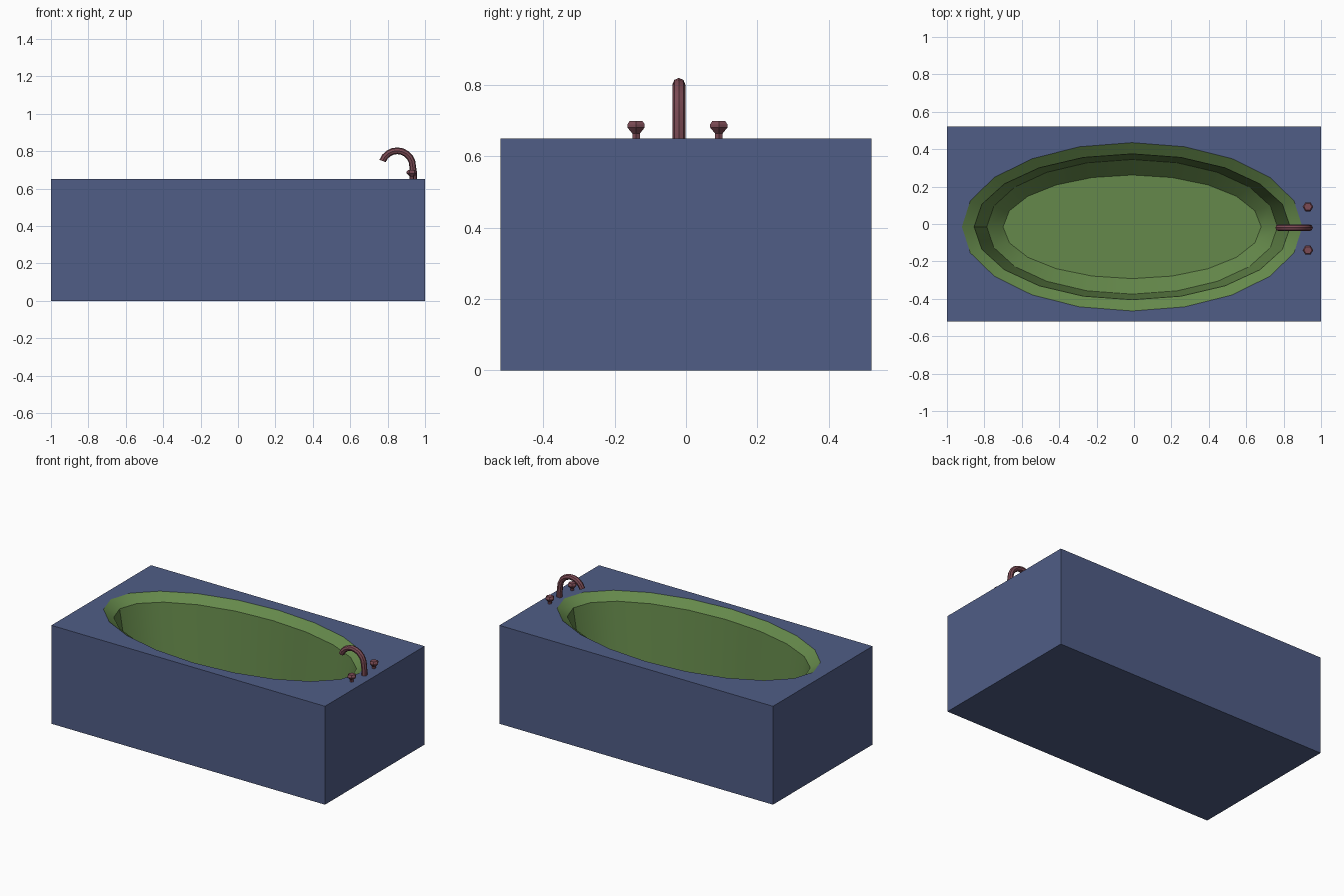
import bpy, bmesh
from math import sin, cos, pi, radians

if "Cube" in bpy.data.objects:
    bpy.data.objects.remove(bpy.data.objects["Cube"])

def material(name, color):
    m = bpy.data.materials.new(name)
    m.diffuse_color = (*color, 1)
    m.use_nodes = True
    m.node_tree.nodes["Principled BSDF"].inputs["Base Color"].default_value = m.diffuse_color
    return m

BLUE = material("surround_blue", (0.08, 0.11, 0.24))
GREEN = material("basin_green", (0.13, 0.25, 0.07))
RED = material("tap_red", (0.20, 0.07, 0.09))

def finish(name, bm, mat, angle=None):
    me = bpy.data.meshes.new(name)
    bm.to_mesh(me)
    bm.free()
    ob = bpy.data.objects.new(name, me)
    bpy.context.collection.objects.link(ob)
    me.materials.append(mat)
    if angle:
        bpy.ops.object.select_all(action='DESELECT')
        ob.select_set(True)
        bpy.context.view_layer.objects.active = ob
        bpy.ops.object.shade_smooth_by_angle(angle=radians(angle))
    return ob

def ring(bm, n, cx, cy, rx, ry, z):
    return [bm.verts.new((cx + rx * cos(2 * pi * i / n), cy + ry * sin(2 * pi * i / n), z))
            for i in range(n)]

def bridge(bm, a, b):
    n = len(a)
    for i in range(n):
        j = (i + 1) % n
        bm.faces.new((a[i], a[j], b[j], b[i]))

CX, CY, TOP, SIDES = -0.01, -0.015, 0.65, 20

# Boxed surround with an oval opening in its top
bm = bmesh.new()
corners = ((-1, -0.52), (1, -0.52), (1, 0.52), (-1, 0.52))
low = [bm.verts.new((x, y, 0)) for x, y in corners]
high = [bm.verts.new((x, y, TOP)) for x, y in corners]
bridge(bm, low, high)
bm.faces.new(low[::-1])
rim = ring(bm, SIDES, CX, CY, 0.91, 0.45, TOP)
loop = [bm.edges.new((rim[i], rim[(i + 1) % SIDES])) for i in range(SIDES)]
loop += [bm.edges.get((high[i], high[(i + 1) % 4])) for i in range(4)]
bmesh.ops.triangle_fill(bm, edges=loop, use_beauty=True, normal=(0, 0, 1))
bmesh.ops.recalc_face_normals(bm, faces=bm.faces)
for f in bm.faces:
    if all(abs(v.co.z - TOP) < 1e-5 for v in f.verts) and f.normal.z < 0:
        f.normal_flip()
finish("tub_surround", bm, BLUE)

# Oval basin: bevelled rim, steep wall, sloped foot, flat floor
bm = bmesh.new()
levels = [(0.91, 0.45, TOP), (0.845, 0.39, 0.605), (0.777, 0.36, 0.20), (0.69, 0.277, 0.11)]
rings = [ring(bm, SIDES, CX, CY, *lv) for lv in levels]
for a, b in zip(rings, rings[1:]):
    bridge(bm, b, a)
    # normals point into the basin
for f in bm.faces:
    f.normal_update()
    c = f.calc_center_median()
    if f.normal.x * (CX - c.x) + f.normal.y * (CY - c.y) < 0:
        f.normal_flip()
bm.faces.new(rings[-1])
finish("basin", bm, GREEN, 30)

# Swan-neck spout
bm = bmesh.new()
path = [(0.938, TOP, 0), (0.938, 0.68, 0)]
for i in range(10):
    a = radians(160) * i / 9
    path.append((0.851 + 0.083 * cos(a), 0.719 + 0.083 * sin(a), a))
tube = []
for x, z, a in path:
    tube.append([bm.verts.new((x + 0.018 * cos(t) * cos(a), -0.02 + 0.018 * sin(t),
                               z + 0.018 * cos(t) * sin(a)))
                 for t in (2 * pi * k / 8 for k in range(8))])
for a, b in zip(tube, tube[1:]):
    bridge(bm, a, b)
bm.faces.new(tube[0][::-1])
bm.faces.new(tube[-1])
bmesh.ops.recalc_face_normals(bm, faces=bm.faces)
finish("spout", bm, RED, 30)

# Six-sided tap handles
for name, y in (("tap_handle_front", -0.14), ("tap_handle_back", 0.092)):
    bm = bmesh.new()
    profile = [(0.012, TOP), (0.012, 0.664), (0.028, 0.681), (0.028, 0.69), (0.021, 0.699)]
    rs = [ring(bm, 6, 0.93, y, r, r, z) for r, z in profile]
    for a, b in zip(rs, rs[1:]):
        bridge(bm, a, b)
    bm.faces.new(rs[0][::-1])
    bm.faces.new(rs[-1])
    finish(name, bm, RED)
